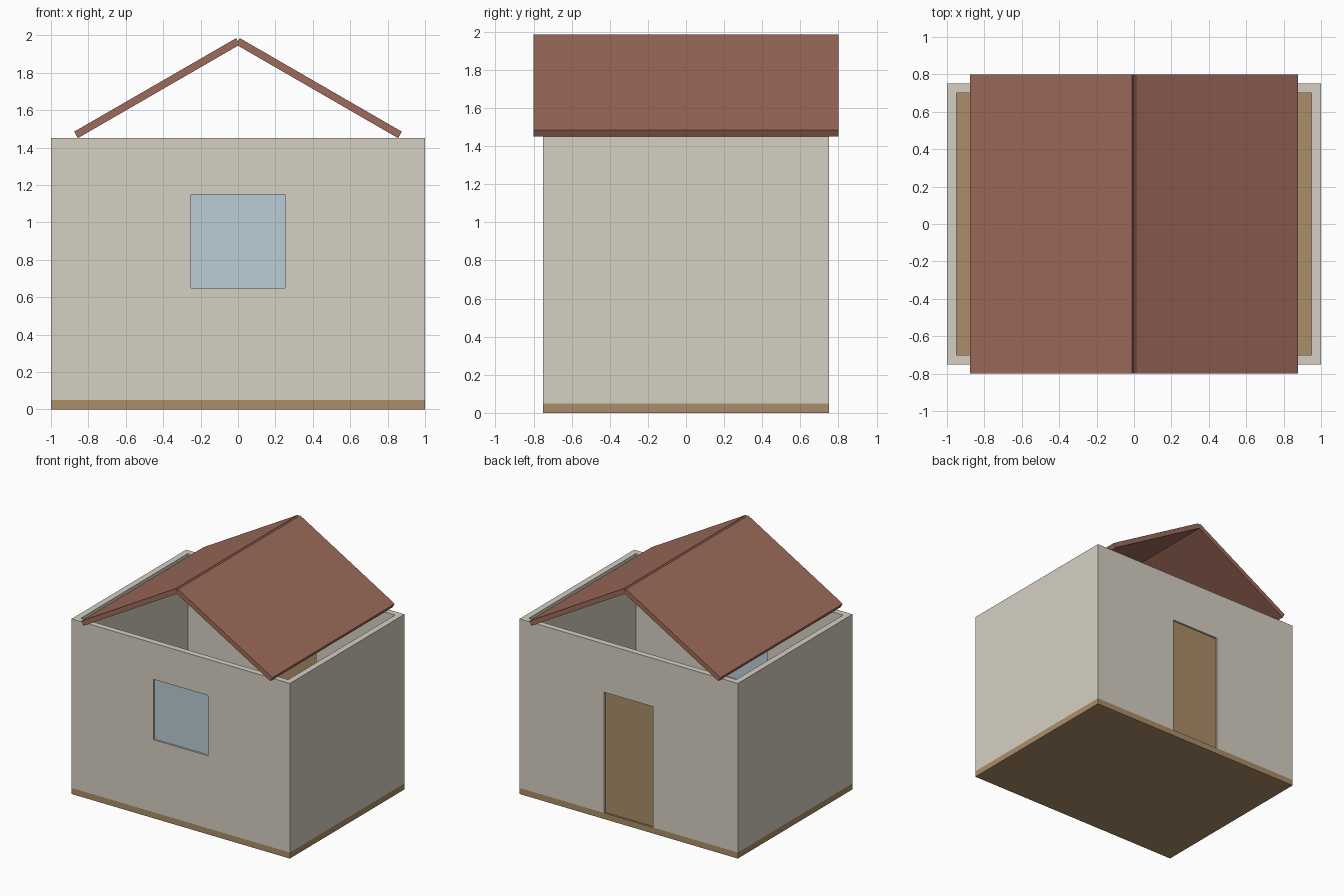
import bpy
from math import radians, sin, cos

if "Cube" in bpy.data.objects:
    bpy.data.objects.remove(bpy.data.objects["Cube"])

W, D = 2.0, 1.5            # footprint
FLOOR, TOP, T = 0.05, 1.45, 0.05


def material(name, rgb):
    m = bpy.data.materials.new(name)
    m.diffuse_color = (*rgb, 1)
    m.use_nodes = True
    m.node_tree.nodes["Principled BSDF"].inputs["Base Color"].default_value = m.diffuse_color
    return m


def box(name, x, y, z, mat=None):
    """Box from (min, max) ranges, origin at its centre."""
    centre = [(a + b) / 2 for a, b in (x, y, z)]
    size = [b - a for a, b in (x, y, z)]
    bpy.ops.mesh.primitive_cube_add(size=1, location=centre)
    ob = bpy.context.object
    ob.name = name
    ob.scale = size
    bpy.ops.object.transform_apply(location=False, rotation=False, scale=True)
    if mat:
        ob.data.materials.append(mat)
    return ob


def cut(target, x, y, z):
    cutter = box("cutter", x, y, z)
    cutter.hide_render = True
    mod = target.modifiers.new("cut", "BOOLEAN")
    mod.operation = "DIFFERENCE"
    mod.solver = "EXACT"
    mod.object = cutter
    bpy.context.view_layer.objects.active = target
    bpy.ops.object.modifier_apply(modifier=mod.name)
    bpy.data.objects.remove(cutter, do_unlink=True)


plaster = material("plaster", (0.67, 0.63, 0.55))
wood = material("wood", (0.41, 0.27, 0.14))
glass = material("glass", (0.50, 0.61, 0.68))
tile = material("roof_tile", (0.34, 0.145, 0.105))

# Floor slab
box("floor", (-W / 2, W / 2), (-D / 2, D / 2), (0, FLOOR), wood)

# Hollow walls, open at the top, with window and door openings
walls = box("walls", (-W / 2, W / 2), (-D / 2, D / 2), (FLOOR, TOP), plaster)
cut(walls, (-W / 2 + T, W / 2 - T), (-D / 2 + T, D / 2 - T), (-0.2, TOP + 0.2))
cut(walls, (-0.25, 0.25), (-0.85, -0.6), (0.65, 1.15))
cut(walls, (-0.225, 0.225), (0.6, 0.85), (-0.2, 1.05))

# Thin panels set in the middle of the wall thickness
mid = D / 2 - T / 2
box("window", (-0.25, 0.25), (-mid - 0.01, -mid + 0.01), (0.65, 1.15), glass)
box("door", (-0.225, 0.225), (mid - 0.01, mid + 0.01), (FLOOR, 1.05), wood)

# Two roof slabs tilted to meet at the ridge, eaves resting at wall-top height
pitch, length, thick = radians(30), 1.0, 0.04
cx = length / 2 * cos(pitch)
cz = TOP + length / 2 * sin(pitch) + thick / 2 * cos(pitch)
for side, name in ((-1, "roof_left"), (1, "roof_right")):
    slab = box(name, (-length / 2, length / 2), (-0.8, 0.8),
               (-thick / 2, thick / 2), tile)
    slab.location = (side * cx, 0, cz)
    slab.rotation_euler.y = side * pitch
